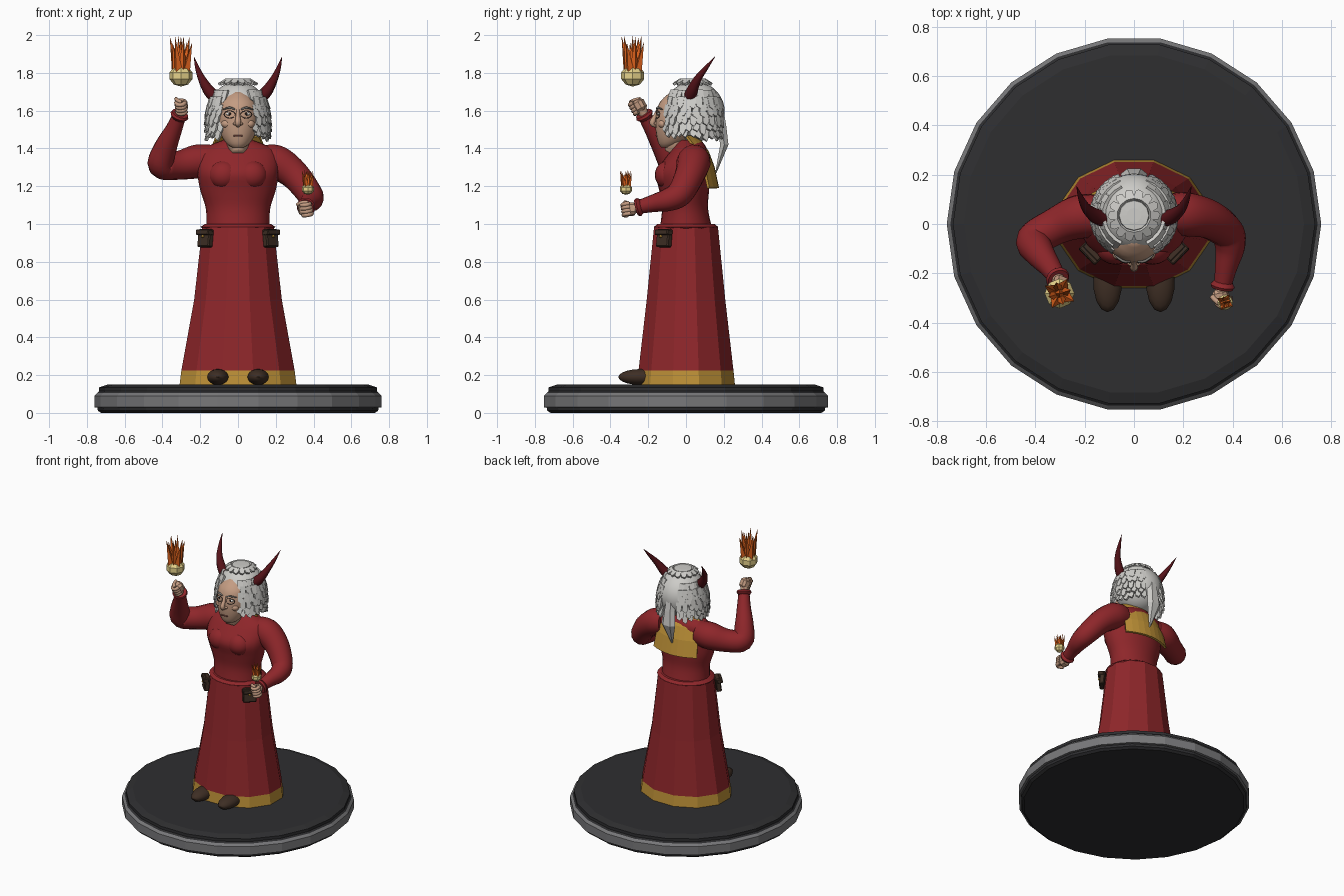
import bpy, bmesh, math, random
from mathutils import Vector, Matrix, Euler

if "Cube" in bpy.data.objects:
    bpy.data.objects.remove(bpy.data.objects["Cube"])
random.seed(4)

def mat(name, r, g, b):
    m = bpy.data.materials.new(name)
    lin = [((c / 255 + 0.055) / 1.055) ** 2.4 for c in (r, g, b)]
    m.diffuse_color = (*lin, 1)
    m.use_nodes = True
    m.node_tree.nodes["Principled BSDF"].inputs["Base Color"].default_value = m.diffuse_color
    return m

RED, GOLD = mat("red_cloth", 142, 38, 42), mat("gold_cloth", 190, 145, 55)
SKIN, HAIR = mat("skin", 196, 156, 130), mat("hair", 205, 204, 200)
HORN, LEATHER = mat("horn", 85, 18, 24), mat("leather", 62, 46, 36)
BLACK, STEEL = mat("black", 46, 46, 48), mat("steel", 120, 120, 122)
ORANGE, GLOW = mat("flame", 222, 98, 28), mat("glow", 232, 212, 140)
WHITE, DARK = mat("eye_white", 230, 228, 222), mat("dark", 40, 30, 28)
BROW, LIP = mat("brow", 130, 125, 120), mat("lip", 140, 85, 75)

def finish(bm, name, mats, smooth=None):
    bmesh.ops.recalc_face_normals(bm, faces=bm.faces)
    me = bpy.data.meshes.new(name)
    bm.to_mesh(me)
    bm.free()
    ob = bpy.data.objects.new(name, me)
    bpy.context.collection.objects.link(ob)
    for m in (mats if isinstance(mats, list) else [mats]):
        me.materials.append(m)
    if smooth:
        me.shade_smooth()
        bpy.ops.object.select_all(action='DESELECT')
        ob.select_set(True)
        bpy.context.view_layer.objects.active = ob
        bpy.ops.object.shade_smooth_by_angle(angle=math.radians(smooth))
    return ob

def skin_rings(rings, name, mats, smooth=None, band=lambda i: 0):
    """Bridge closed rings of points and cap both ends."""
    bm = bmesh.new()
    vs = [[bm.verts.new(p) for p in r] for r in rings]
    n = len(rings[0])
    for i in range(len(vs) - 1):
        for j in range(n):
            k = (j + 1) % n
            bm.faces.new((vs[i][j], vs[i][k], vs[i + 1][k], vs[i + 1][j])).material_index = band(i)
    bm.faces.new(vs[0]).material_index = band(0)
    bm.faces.new(vs[-1]).material_index = band(len(vs) - 2)
    return finish(bm, name, mats, smooth)

def ellipse(z, rx, ry, cy=0, n=24, turn=0):
    return [(rx * math.cos(math.tau * j / n + turn), cy + ry * math.sin(math.tau * j / n + turn), z) for j in range(n)]

def spline(pts, steps):
    """Catmull-Rom through tuples of any length."""
    p = [pts[0]] + list(pts) + [pts[-1]]
    out = []
    for i in range(1, len(p) - 2):
        for s in range(steps):
            t = s / steps
            out.append(tuple(0.5 * (2*b + (c-a)*t + (2*a-5*b+4*c-d)*t*t + (3*b-a-3*c+d)*t**3)
                             for a, b, c, d in zip(*p[i-1:i+3])))
    return out + [pts[-1]]

def tube(pts, name, m, n=14, steps=5, smooth=60):
    """Round tube through (x, y, z, radius) points."""
    path = spline(pts, steps)
    c = [Vector(p[:3]) for p in path]
    rings, side, old = [], None, None
    for i, p in enumerate(path):
        t = (c[min(i + 1, len(c) - 1)] - c[max(i - 1, 0)]).normalized()
        side = t.orthogonal().normalized() if side is None else old.rotation_difference(t) @ side
        old, up = t, t.cross(side)
        rings.append([c[i] + max(p[3], .001) * (side * math.cos(math.tau*j/n) + up * math.sin(math.tau*j/n)) for j in range(n)])
    return skin_rings(rings, name, m, smooth)

def ball(name, m, loc, r, seg=20, rows=12, smooth=40):
    bm = bmesh.new()
    bmesh.ops.create_uvsphere(bm, u_segments=seg, v_segments=rows, radius=1,
                              matrix=Matrix.LocRotScale(Vector(loc), None, Vector(r)))
    return finish(bm, name, m, smooth)

def box(name, m, loc, size, rot=(0, 0, 0), bevel=0.0):
    bm = bmesh.new()
    bmesh.ops.create_cube(bm, size=1, matrix=Matrix.LocRotScale(Vector(loc), Euler(rot), Vector(size)))
    if bevel:
        bmesh.ops.bevel(bm, geom=bm.edges[:], offset=bevel, segments=1, affect='EDGES')
    return finish(bm, name, m)

# Display base with steel rim
prof = [(0, .725), (.012, .742), (.028, .745), (.03, .76), (.09, .76), (.105, .745), (.115, .735), (.135, .735), (.15, .69)]
skin_rings([ellipse(z, r, r, n=22) for z, r in prof], "base", [BLACK, STEEL], band=lambda i: int(2 <= i <= 4))

# Skirt with gold hem, waistband
skin_rings([ellipse(z, a, b, 0, 12, .26) for z, a, b in
            [(.15, .32, .268), (.225, .31, .26), (.6, .24, .215), (.985, .195, .175)]],
           "skirt", [GOLD, RED], band=lambda i: int(i > 0))
skin_rings([ellipse(z, a, a * .86) for z, a in [(.97, .185), (.985, .198), (1.0, .175)]], "waistband", RED, 30)

# Bodice
body = [(.97, .168, .14, 0), (1.08, .17, .122, -.005), (1.18, .2, .132, -.01), (1.27, .215, .142, -.018),
        (1.35, .215, .115, .005), (1.4, .185, .09, .02), (1.445, .075, .06, .02)]
skin_rings([ellipse(*p) for p in spline(body, 4)], "bodice", RED, 60)
for s in (-1, 1):
    ball("bust", RED, (s * .075, -.095, 1.26), (.08, .07, .075))

# Boots and belt pouches
for s in (-1, 1):
    ball("boot", LEATHER, (s * .107, -.24, .19), (.058, .118, .042), 14, 10)
    box("pouch", LEATHER, (s * .172, -.115, .925), (.09, .035, .095), (-.12, 0, s * .8), .006)
    box("pouch_flap", LEATHER, (s * .178, -.12, .955), (.095, .04, .03), (-.12, 0, s * .8), .005)
    ball("pouch_button", GOLD, (s * .187, -.134, .935), (.008, .008, .008), 8, 6)

# Sleeves, cuffs and fists
def arm(path, hand, fist_rot):
    tube(path, "sleeve", RED)
    a, b = Vector(path[-2][:3]), Vector(path[-1][:3])
    d = (b - a).normalized()
    tube([(*(b + d * k), r) for k, r in ((-.02, .036), (0, .05), (.012, .044))], "cuff", RED, steps=1)
    h = Vector(hand)
    tube([(*b, .026), (*h, .028)], "wrist", SKIN, 10)
    box("palm", SKIN, h, (.062, .058, .066), fist_rot, .014)
    rot = Euler(fist_rot).to_matrix()
    for k in range(4):
        pts = [(-.018, -.02), (.0, -.043), (.026, -.036), (.03, -.012)]
        tube([(*(h + rot @ Vector((x, y, .027 - .018 * k))), .0115) for x, y in pts], "finger", SKIN, 7, 2)
    tube([(*(h + rot @ Vector(p)), .011) for p in ((-.03, .01, .03), (-.01, -.02, .04), (.02, -.03, .036))], "thumb", SKIN, 7, 2)

arm([(-.14, .03, 1.335, .085), (-.22, .03, 1.33, .09), (-.32, -.01, 1.31, .076), (-.405, -.065, 1.315, .073),
     (-.385, -.115, 1.4, .062), (-.34, -.175, 1.5, .045), (-.31, -.22, 1.575, .036)], (-.3, -.245, 1.628), (.5, .1, -.4))
arm([(.14, .04, 1.34, .08), (.21, .04, 1.325, .09), (.3, .02, 1.26, .08), (.375, -.03, 1.165, .07),
     (.39, -.09, 1.13, .062), (.375, -.17, 1.11, .047), (.36, -.25, 1.09, .036)], (.352, -.292, 1.078), (.1, -.2, .2))

# Gold back yoke
bm = bmesh.new()
rows = []
for z, w, y, c in [(1.465, .115, .06, .06), (1.38, .145, .115, .05), (1.3, .16, .145, .05), (1.19, .17, .168, .05)]:
    rows.append([bm.verts.new((w * u / 4, y - c * (u / 4) ** 2, z)) for u in range(-4, 5)])
for a, b in zip(rows, rows[1:]):
    for j in range(8):
        bm.faces.new((a[j], a[j + 1], b[j + 1], b[j]))
sol = finish(bm, "back_yoke", GOLD).modifiers.new("thick", 'SOLIDIFY')
sol.thickness, sol.offset = .014, 0

# Neck, head and face
tube([(0, -.085, 1.375, .03), (0, -.06, 1.42, .058), (0, -.03, 1.5, .062)], "neck", SKIN)
face = [(1.405, .03, .025, -.105), (1.425, .06, .06, -.085), (1.47, .09, .095, -.062), (1.53, .107, .112, -.05),
        (1.59, .108, .113, -.045), (1.65, .095, .095, -.04), (1.7, .04, .05, -.03)]
skin_rings([ellipse(*p) for p in spline(face, 3)], "face", SKIN, 50)
tube([(0, -.148, 1.605, .009), (0, -.163, 1.57, .012), (0, -.178, 1.535, .017), (0, -.155, 1.522, .012)], "nose", SKIN, 8, 3)
box("mouth", LIP, (0, -.152, 1.468), (.05, .02, .007), (0, 0, 0), .002)
for s in (-1, 1):
    ball("nostril", SKIN, (s * .016, -.158, 1.531), (.011, .013, .009), 8, 6)
    ball("cheek", SKIN, (s * .058, -.122, 1.53), (.03, .025, .024), 12, 8)
    ball("eye", WHITE, (s * .044, -.14, 1.583), (.019, .013, .01), 12, 8)
    ball("pupil", DARK, (s * .044, -.151, 1.583), (.007, .004, .008), 8, 6)
    tube([(s * (.044 + .03 * math.cos(a * .785)), -.157 + .014 * (math.cos(a * .785) > .5), 1.58 + .02 * math.sin(a * .785), .002)
          for a in range(9)], "spectacle_rim", DARK, 5, 2)
    tube([(s * .015, -.153, 1.606, .004), (s * .045, -.15, 1.616, .006), (s * .08, -.125, 1.606, .003)], "eyebrow", BROW, 6, 3)

# Hair cap, layered side locks, crown ring and tail
ball("hair_cap", HAIR, (0, .043, 1.595), (.155, .162, .16), 28, 18)
bm = bmesh.new()
def lock(ang, r0, z0, r1, z1, w, th=.014):
    rad, side = Vector((math.cos(ang), math.sin(ang), 0)), Vector((-math.sin(ang), math.cos(ang), 0))
    c = Vector((0, .035, 0))
    drop = Vector((r1 - r0, 0, z1 - z0)).normalized()
    nrm = rad * -drop.z + Vector((0, 0, drop.x))
    outline = []
    for u, t in ((-1, 0), (1, 0), (.9, .75), (.3, 1), (-.9, .8)):
        outline.append(c + rad * (r0 + (r1 - r0) * t) + side * u * w / 2 + Vector((0, 0, z0 + (z1 - z0) * t)))
    a = [bm.verts.new(p) for p in outline]
    b = [bm.verts.new(p + nrm * th) for p in outline]
    bm.faces.new(a)
    bm.faces.new(b)
    for j in range(5):
        k = (j + 1) % 5
        bm.faces.new((a[j], a[k], b[k], b[j]))
layers = [(.115, 1.705, .145), (.138, 1.67, .16), (.15, 1.63, .165), (.154, 1.59, .168), (.15, 1.55, .168), (.145, 1.52, .165)]
for s in (0, 1):
    for i, (r0, z0, r1) in enumerate(layers):
        for k in range(10):
            a = math.radians(-56 + 12.5 * k + (i % 2) * 6 + random.uniform(-2, 2))
            lock(math.pi - a if s else a, r0, z0, r1, z0 - random.uniform(.06, .085), .036)
for k in range(14):
    lock(math.tau * k / 14, .06, 1.757, .1, 1.733, .036)
finish(bm, "hair_locks", HAIR)
skin_rings([ellipse(z, r, r, .035, 12) for z, r in [(1.735, .068), (1.766, .06), (1.768, .03)]], "hair_crown", HAIR)
skin_rings([ellipse(z, w, d, y, 6) for z, w, d, y in
            [(1.62, .03, .03, .17), (1.52, .045, .03, .187), (1.42, .055, .025, .203), (1.27, .004, .004, .158)]], "hair_tail", HAIR)

# Horns
for s in (-1, 1):
    tube([(s * .1, .015, 1.655, .034), (s * .15, .03, 1.7, .031), (s * .19, .06, 1.765, .021),
          (s * .215, .105, 1.825, .012), (s * .233, .153, 1.885, .001)], "horn", HORN, 10, 4)

# Fire orbs: faceted ball with a crown of spikes
def fire(loc, r, top):
    c = Vector(loc)
    ball("orb", GLOW, c, (r, r, r * .9), 8, 5, None)
    bm = bmesh.new()
    for k in range(9):
        a = math.tau * k / 8 + .3
        lean = 0 if k == 8 else r * (.75 + .3 * (k % 2))
        root = c + Vector((lean * .45 * math.cos(a), lean * .45 * math.sin(a), r * .4))
        tip = c + Vector((lean * math.cos(a), lean * math.sin(a), top - c.z - (r * .5 * (k % 3 == 1))))
        d = tip - root
        m = Matrix.LocRotScale((root + tip) / 2, d.to_track_quat('Z', 'Y'), None)
        bmesh.ops.create_cone(bm, cap_ends=True, segments=4, radius1=r * .38, radius2=0, depth=d.length, matrix=m)
    finish(bm, "flame", ORANGE)

fire((-.302, -.282, 1.785), .064, 1.995)
fire((.37, -.318, 1.185), .034, 1.285)
